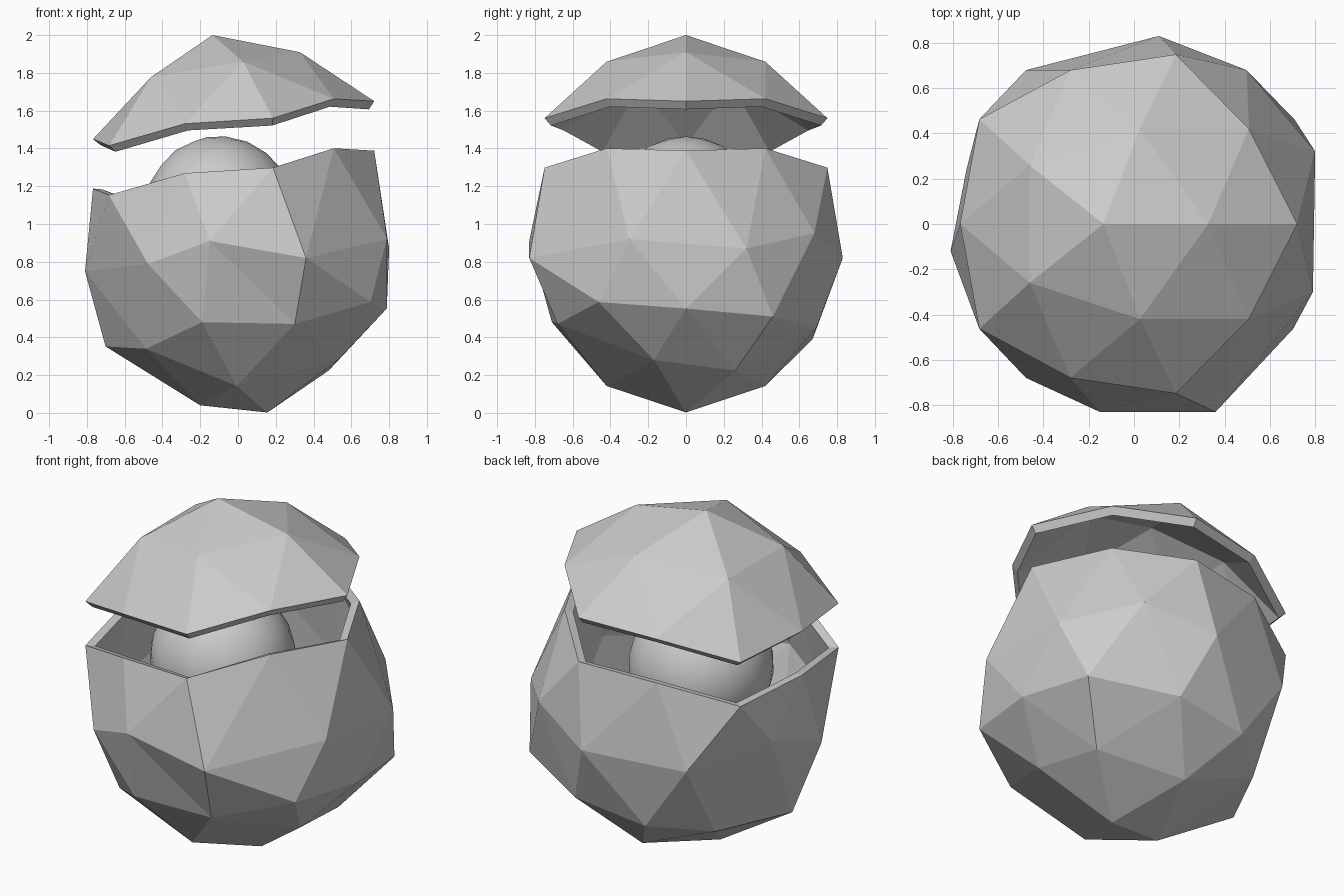
import bpy
import bmesh
import math
from mathutils import Matrix, Vector

default_cube = bpy.data.objects.get("Cube")
if default_cube:
    bpy.data.objects.remove(default_cube, do_unlink=True)

# One plain grey for everything
grey = bpy.data.materials.new("plain_grey")
colour = (0.6, 0.6, 0.6, 1.0)
grey.diffuse_color = colour
grey.use_nodes = True
grey.node_tree.nodes["Principled BSDF"].inputs["Base Color"].default_value = colour

CORNER_RADIUS = 0.88
MIDPOINT_RADIUS = 0.84
RIM_HEIGHT = 0.38
WALL = 0.05
CAP_LIFT = 0.262
TILT = Matrix.Rotation(math.radians(-9.5), 4, "Y")
PLACE = Matrix.Translation((0.01, 0, 0.87)) @ TILT

# Dented corners of the lower shell: the nearest corner moves to each point
DENTS = [
    (0.79, -0.3, 0.92), (0.8, 0.32, 0.87), (0.36, -0.83, 0.82),
    (-0.15, -0.83, 0.91), (0.11, 0.83, 0.82), (-0.81, -0.12, 0.75),
    (-0.74, 0.24, 0.87), (0.71, 0.46, 0.51), (0.25, 0.69, 0.45),
    (-0.2, 0.67, 0.39), (-0.19, -0.71, 0.48), (0.53, -0.17, 0.28),
    (-0.2, -0.04, 0.04),
]


def add_object(name, bm):
    mesh = bpy.data.meshes.new(name)
    bm.to_mesh(mesh)
    bm.free()
    mesh.materials.append(grey)
    obj = bpy.data.objects.new(name, mesh)
    bpy.context.collection.objects.link(obj)
    return obj


def shell(name, is_cap, lift=0):
    """Faceted ball cut along the rim loop, keeping one side, with a wall."""
    bm = bmesh.new()
    bmesh.ops.create_icosphere(bm, subdivisions=2, radius=CORNER_RADIUS)
    for v in bm.verts:
        if len(v.link_edges) == 6:
            v.co = v.co.normalized() * MIDPOINT_RADIUS
    unwanted = [f for f in bm.faces
                if all(v.co.z > RIM_HEIGHT for v in f.verts) != is_cap]
    bmesh.ops.delete(bm, geom=unwanted, context="FACES")
    bmesh.ops.transform(bm, matrix=Matrix.Translation((0, 0, lift)) @ PLACE,
                        verts=bm.verts)
    if not is_cap:
        moves = []
        for point in map(Vector, DENTS):
            nearest = min(bm.verts, key=lambda v: (v.co - point).length)
            moves.append((nearest, point))
        for v, point in moves:
            v.co = point
    obj = add_object(name, bm)
    wall = obj.modifiers.new("wall", "SOLIDIFY")
    wall.thickness = WALL
    wall.offset = -1
    wall.use_even_offset = True
    return obj


# Lower shell and the raised cap
shell("lower_shell", False)
shell("raised_cap", True, CAP_LIFT)

# Smooth ball inside
bm = bmesh.new()
bmesh.ops.create_icosphere(bm, subdivisions=3, radius=0.395)
bmesh.ops.transform(bm, matrix=Matrix.Translation((-0.1, 0, 1.07)) @ TILT,
                    verts=bm.verts)
ball = add_object("inner_ball", bm)
for face in ball.data.polygons:
    face.use_smooth = True
